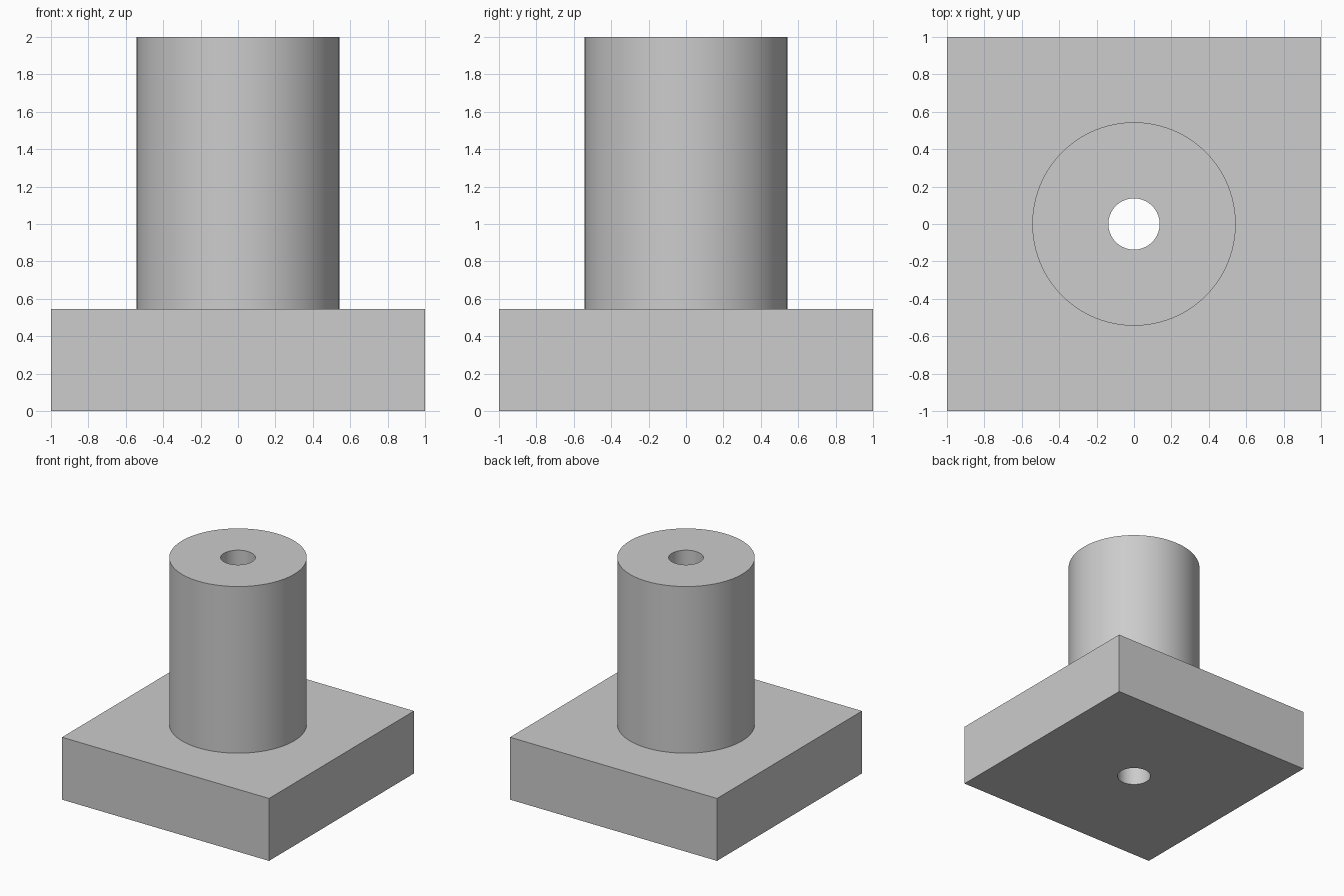
import bpy
import bmesh
from math import cos, sin, pi, radians

cube = bpy.data.objects.get("Cube")
if cube:
    bpy.data.objects.remove(cube, do_unlink=True)

SEGMENTS = 96  # multiple of 8, so the square loops get true corners
HALF_WIDTH = 1.0
BASE_TOP = 0.545
HEIGHT = 2.0
COLUMN_RADIUS = 0.544
BORE_RADIUS = 0.137

# Plain grey material
grey = bpy.data.materials.new("plain grey")
grey.use_nodes = True
colour = (0.604, 0.604, 0.604, 1.0)
grey.diffuse_color = colour
grey.node_tree.nodes["Principled BSDF"].inputs["Base Color"].default_value = colour

bm = bmesh.new()


def loop(radius, z, square=False):
    """Closed loop of vertices, round or pushed out to a square."""
    verts = []
    for i in range(SEGMENTS):
        a = 2 * pi * i / SEGMENTS
        x, y = cos(a), sin(a)
        r = radius / max(abs(x), abs(y)) if square else radius
        verts.append(bm.verts.new((x * r, y * r, z)))
    return verts


# Loops running from the bore mouth, around the base and column, back to the bore
loops = [
    loop(BORE_RADIUS, 0),
    loop(HALF_WIDTH, 0, square=True),
    loop(HALF_WIDTH, BASE_TOP, square=True),
    loop(COLUMN_RADIUS, BASE_TOP),
    loop(COLUMN_RADIUS, HEIGHT),
    loop(BORE_RADIUS, HEIGHT),
]
for k, lower in enumerate(loops):
    upper = loops[(k + 1) % len(loops)]
    for i in range(SEGMENTS):
        j = (i + 1) % SEGMENTS
        bm.faces.new((lower[i], lower[j], upper[j], upper[i]))
bmesh.ops.recalc_face_normals(bm, faces=bm.faces[:])

# Square base with bored column, as one solid
mesh = bpy.data.meshes.new("bored_column_on_base")
bm.to_mesh(mesh)
bm.free()
mesh.materials.append(grey)
part = bpy.data.objects.new("bored_column_on_base", mesh)
bpy.context.collection.objects.link(part)

bpy.ops.object.select_all(action="DESELECT")
part.select_set(True)
bpy.context.view_layer.objects.active = part
bpy.ops.object.shade_smooth_by_angle(angle=radians(30))
